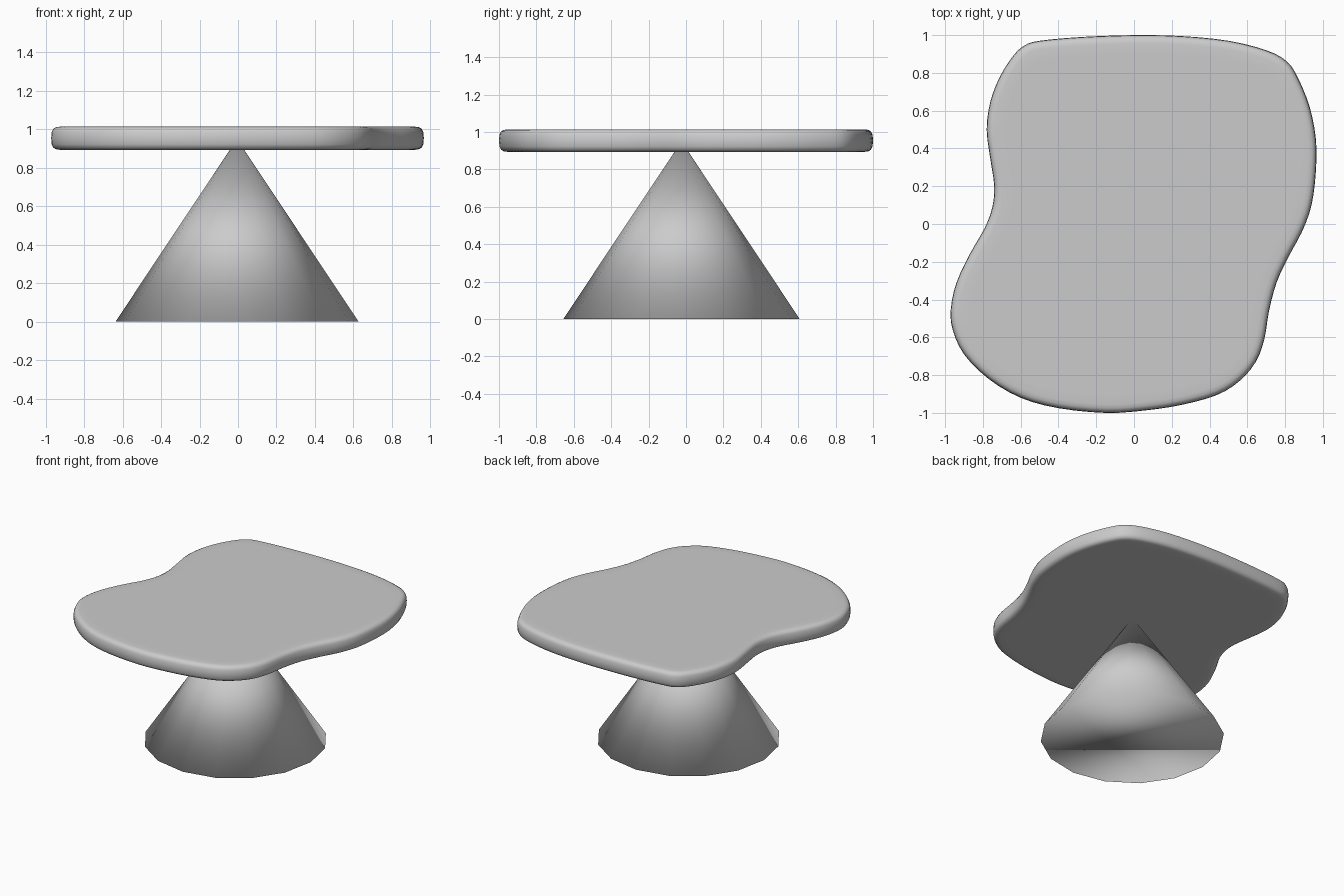
import bpy, bmesh, math
from mathutils import Vector

if "Cube" in bpy.data.objects:
    bpy.data.objects.remove(bpy.data.objects["Cube"])

# Table top outline, clockwise seen from above
OUTLINE = [
    (0, 1.0), (.25, .995), (.5, .97), (.7, .92), (.81, .86), (.87, .77),
    (.93, .62), (.963, .45), (.963, .28), (.94, .1), (.89, -.04), (.82, -.17),
    (.755, -.31), (.715, -.46), (.69, -.61), (.645, -.73), (.56, -.83),
    (.44, -.905), (.25, -.958), (.05, -.988), (-.15, -1.0), (-.4, -.975),
    (-.6, -.92), (-.77, -.82), (-.9, -.69), (-.96, -.56), (-.97, -.45),
    (-.94, -.31), (-.87, -.16), (-.79, -.02), (-.75, .09), (-.74, .2),
    (-.76, .34), (-.78, .5), (-.76, .65), (-.71, .78), (-.64, .89),
    (-.58, .945), (-.5, .97), (-.28, .99)]

# Rounded edge profile: (inset, z)
EDGE = [(.10, .894), (.045, .894), (.025, .897), (.011, .905), (.003, .922),
        (0, .954), (.003, .986), (.011, 1.003), (.025, 1.011), (.045, 1.014),
        (.10, 1.014)]


def smooth_loop(points, steps):
    """Closed Catmull-Rom curve through the points."""
    p = [Vector(q) for q in points]
    n, out = len(p), []
    for i in range(n):
        a, b, c, d = p[i - 1], p[i], p[(i + 1) % n], p[(i + 2) % n]
        for k in range(steps):
            t = k / steps
            out.append(.5 * (2 * b + (c - a) * t
                             + (2 * a - 5 * b + 4 * c - d) * t ** 2
                             + (3 * b - a - 3 * c + d) * t ** 3))
    return out


def finish(bm, name):
    bmesh.ops.recalc_face_normals(bm, faces=bm.faces)
    for f in bm.faces:
        f.smooth = True
    mesh = bpy.data.meshes.new(name)
    bm.to_mesh(mesh)
    bm.free()
    obj = bpy.data.objects.new(name, mesh)
    bpy.context.collection.objects.link(obj)
    return obj


# Table top: stacked inset rings with flat caps
loop = smooth_loop(OUTLINE, 3)
n = len(loop)
inward = []
for i in range(n):
    t = (loop[(i + 1) % n] - loop[i - 1]).normalized()
    inward.append(Vector((t.y, -t.x)))
bm = bmesh.new()
rings = [[bm.verts.new((*(p + d * inset), z)) for p, d in zip(loop, inward)]
         for inset, z in EDGE]
for lo, hi in zip(rings, rings[1:]):
    for i in range(n):
        j = (i + 1) % n
        bm.faces.new((lo[i], lo[j], hi[j], hi[i]))
bm.faces.new(rings[0])
bm.faces.new(rings[-1])
finish(bm, "table_top")

# Pedestal: 16-sided cone, tip buried in the top
bm = bmesh.new()
bmesh.ops.create_cone(bm, cap_ends=True, segments=16, radius1=.632, radius2=0,
                      depth=.95)
bmesh.ops.remove_doubles(bm, verts=bm.verts, dist=1e-5)
bmesh.ops.translate(bm, verts=bm.verts, vec=(-.005, -.024, .475))
finish(bm, "pedestal_cone")
